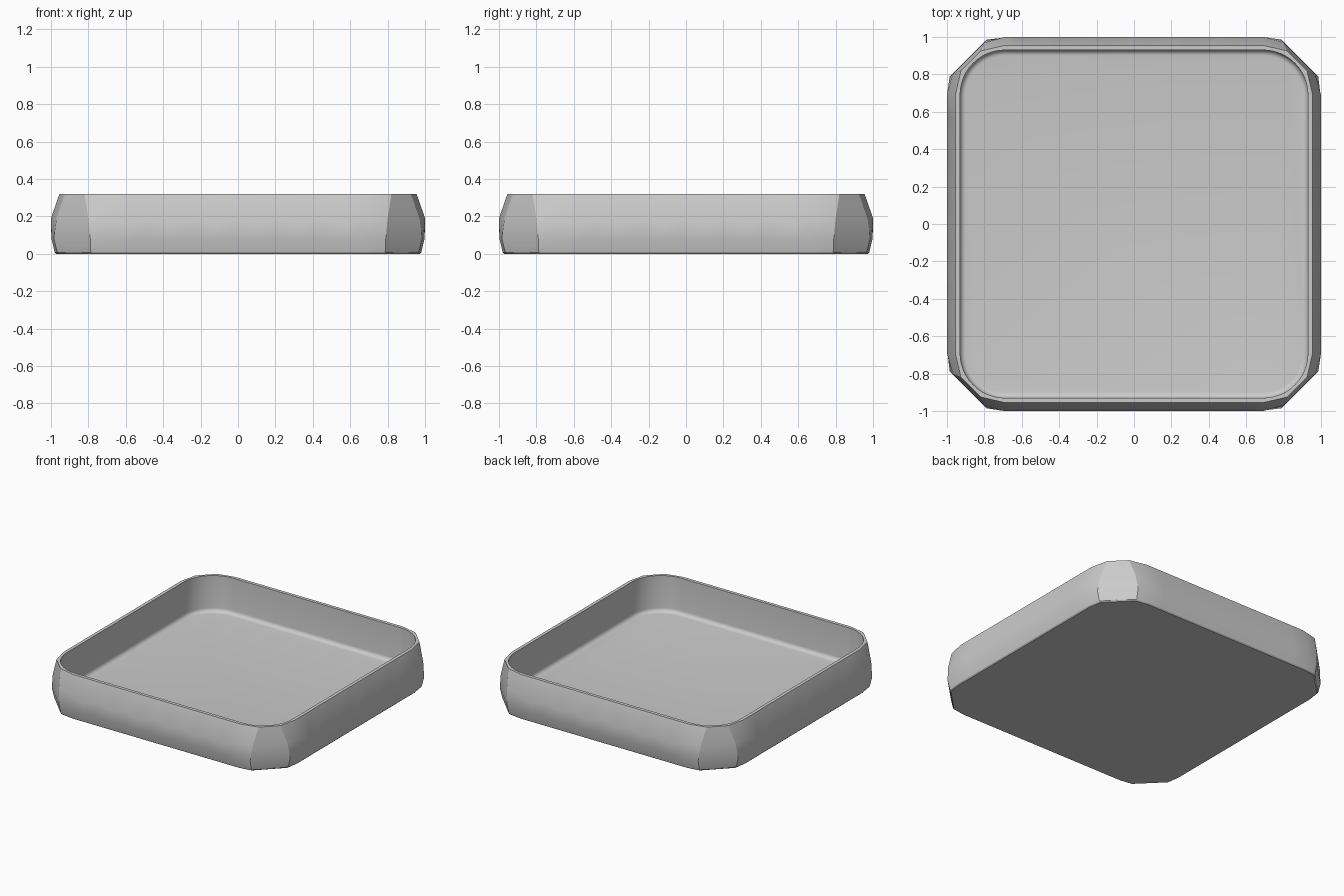
import bpy
import bmesh
import math

cube = bpy.data.objects.get("Cube")
if cube:
    bpy.data.objects.remove(cube, do_unlink=True)

SHOULDER = 0.69   # where the straight sides end
COLUMNS = 12      # facets along each side
HEIGHT = 0.32
FLOOR = 0.05
FILLET = 0.03


def four_sides(quarter):
    """Repeat one side's (x, y, z) points around the four sides."""
    points = []
    for turn in range(4):
        c, s = ((1, 0), (0, 1), (-1, 0), (0, -1))[turn]
        points += [(x * c - y * s, x * s + y * c, z) for x, y, z in quarter]
    return points


def outer_ring(z, half, c, d, ripple=0.0):
    """Chamfered square outline; ripple lowers every other side point."""
    side = []
    for i in range(COLUMNS + 1):
        y = -SHOULDER + 2 * SHOULDER * i / COLUMNS
        side.append((half, y, z - ripple * (i % 2)))
    side += [(d, c, z), (c, d, z)]
    return four_sides(side)


def inner_ring(z, inset):
    """Rounded square outline."""
    radius = 0.24 - inset
    arc = [math.radians(90 * i / 12) for i in range(13)]
    return four_sides([(SHOULDER + radius * math.cos(a),
                        SHOULDER + radius * math.sin(a), z) for a in arc])


def add_rings(bm, rings):
    """Loft closed rings and return their vertex loops."""
    loops = [[bm.verts.new(p) for p in ring] for ring in rings]
    for low, high in zip(loops, loops[1:]):
        n = len(low)
        for i in range(n):
            j = (i + 1) % n
            bm.faces.new((low[i], low[j], high[j], high[i]))
    return loops


def loop_edges(bm, loop):
    return [bm.edges.get((loop[i - 1], loop[i])) for i in range(len(loop))]


bm = bmesh.new()

# Outer wall with chamfered corners and a shallow hammered band
outer = add_rings(bm, [
    outer_ring(0.0, 0.972, 0.785, 0.958),
    outer_ring(0.008, 0.98, 0.787, 0.966),
    outer_ring(0.08, 0.997, 0.79, 0.985),
    outer_ring(0.19, 1.0, 0.80, 0.97, ripple=0.04),
    outer_ring(HEIGHT, 0.955, 0.82, 0.925),
])

# Inner wall and the fillet down to the floor
rings = [inner_ring(HEIGHT, 0.0)]
for i in range(6):
    a = math.radians(90 * i / 5)
    rings.append(inner_ring(FLOOR + FILLET * (1 - math.sin(a)),
                            FILLET * (1 - math.cos(a))))
inner = add_rings(bm, rings)

# Underside, floor and rim
bm.faces.new(outer[0])
bm.faces.new(inner[-1])
bmesh.ops.triangle_fill(bm, use_beauty=True, normal=(0, 0, 1),
                        edges=loop_edges(bm, outer[-1]) + loop_edges(bm, inner[0]))
bmesh.ops.recalc_face_normals(bm, faces=bm.faces)

mesh = bpy.data.meshes.new("tray")
bm.to_mesh(mesh)
bm.free()
tray = bpy.data.objects.new("tray", mesh)
bpy.context.collection.objects.link(tray)

# Plain grey material
grey = bpy.data.materials.new("light grey")
grey.use_nodes = True
colour = (0.6, 0.6, 0.6, 1.0)
grey.diffuse_color = colour
grey.node_tree.nodes["Principled BSDF"].inputs["Base Color"].default_value = colour
mesh.materials.append(grey)

bpy.ops.object.select_all(action="DESELECT")
tray.select_set(True)
bpy.context.view_layer.objects.active = tray
bpy.ops.object.shade_smooth_by_angle(angle=math.radians(28))
